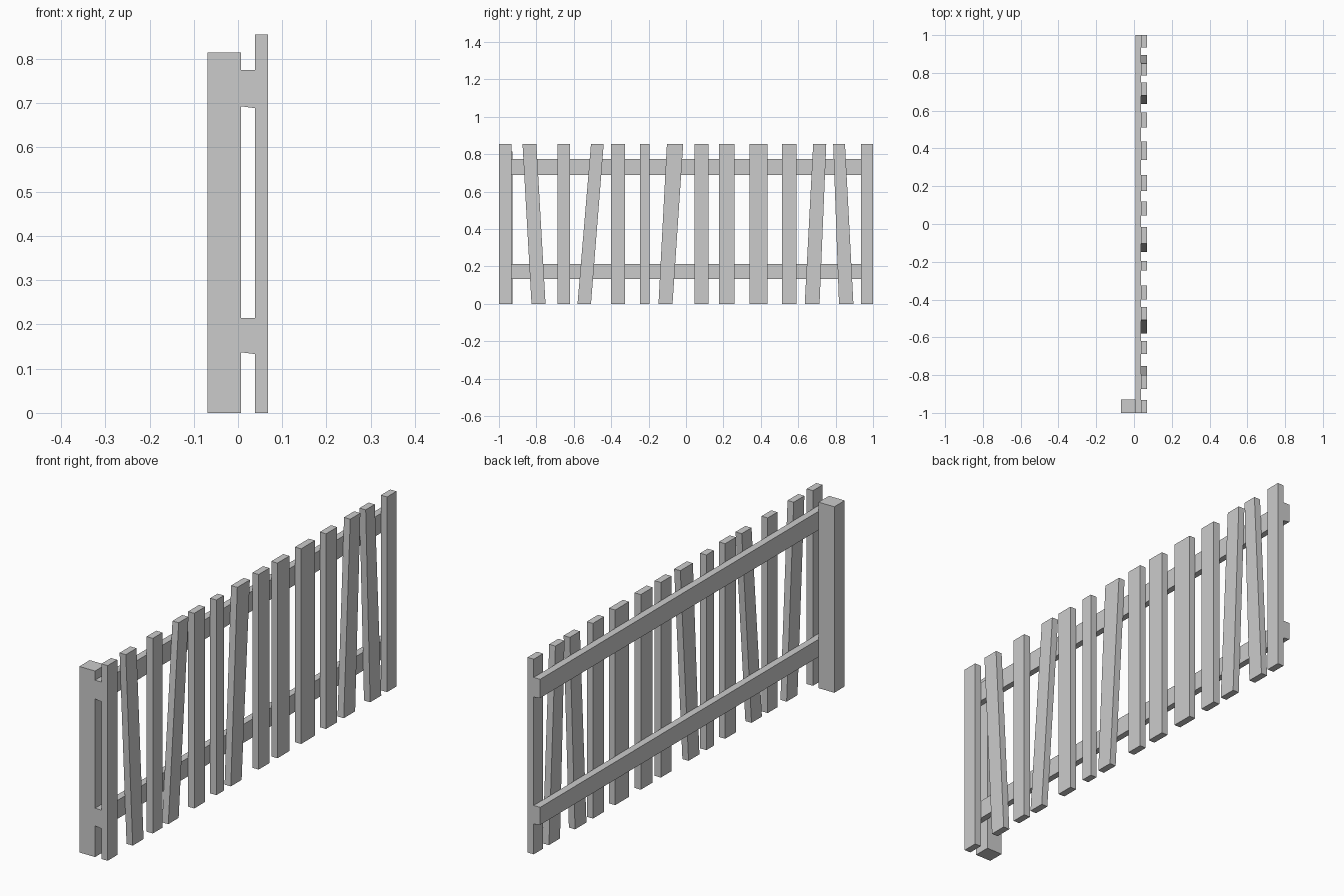
import bpy, bmesh

if "Cube" in bpy.data.objects:
    bpy.data.objects.remove(bpy.data.objects["Cube"])


def prism(name, profile, axis, lo, hi):
    """Extrude a 2D profile: axis 0 takes (y, z) points, axis 1 takes (x, z) points."""
    bm = bmesh.new()
    co = (lambda a, b: (lo, a, b)) if axis == 0 else (lambda a, b: (a, lo, b))
    face = bm.faces.new([bm.verts.new(co(a, b)) for a, b in profile])
    geo = bmesh.ops.extrude_face_region(bm, geom=[face])["geom"]
    shift = [0.0, 0.0, 0.0]
    shift[axis] = hi - lo
    bmesh.ops.translate(bm, vec=shift,
                        verts=[v for v in geo if isinstance(v, bmesh.types.BMVert)])
    bmesh.ops.recalc_face_normals(bm, faces=bm.faces)
    mesh = bpy.data.meshes.new(name)
    bm.to_mesh(mesh)
    bm.free()
    obj = bpy.data.objects.new(name, mesh)
    bpy.context.collection.objects.link(obj)
    return obj


BACK, RAIL_BACK, RAIL_FRONT, FRONT = -0.069, 0.007, 0.038, 0.068
TOP = 0.855

# End post
prism("post", [(BACK, 0), (RAIL_BACK, 0), (RAIL_BACK, 0.815), (BACK, 0.815)],
      1, -1.0, -0.928)

# Two rails with slightly sloping undersides
for name, low, high in (("lower_rail", 0.133, 0.214), ("upper_rail", 0.689, 0.775)):
    prism(name, [(RAIL_BACK, low + 0.004), (RAIL_FRONT, low),
                 (RAIL_FRONT, high), (RAIL_BACK, high)], 1, -1.0, 1.0)

# Pickets: bottom start, bottom end, top start, top end along y
pickets = [
    (-1.0, -0.933, -1.0, -0.933),
    (-0.826, -0.751, -0.874, -0.80),
    (-0.687, -0.62, -0.687, -0.62),
    (-0.58, -0.508, -0.508, -0.44),
    (-0.40, -0.325, -0.40, -0.325),
    (-0.247, -0.195, -0.247, -0.195),
    (-0.147, -0.072, -0.102, -0.015),
    (0.046, 0.12, 0.046, 0.12),
    (0.176, 0.259, 0.176, 0.259),
    (0.34, 0.436, 0.34, 0.436),
    (0.512, 0.59, 0.512, 0.59),
    (0.635, 0.714, 0.68, 0.75),
    (0.818, 0.895, 0.787, 0.85),
    (0.935, 1.0, 0.935, 1.0),
]
for i, (b0, b1, t0, t1) in enumerate(pickets, 1):
    prism(f"picket_{i:02d}", [(b0, 0), (b1, 0), (t1, TOP), (t0, TOP)],
          0, RAIL_FRONT, FRONT)
